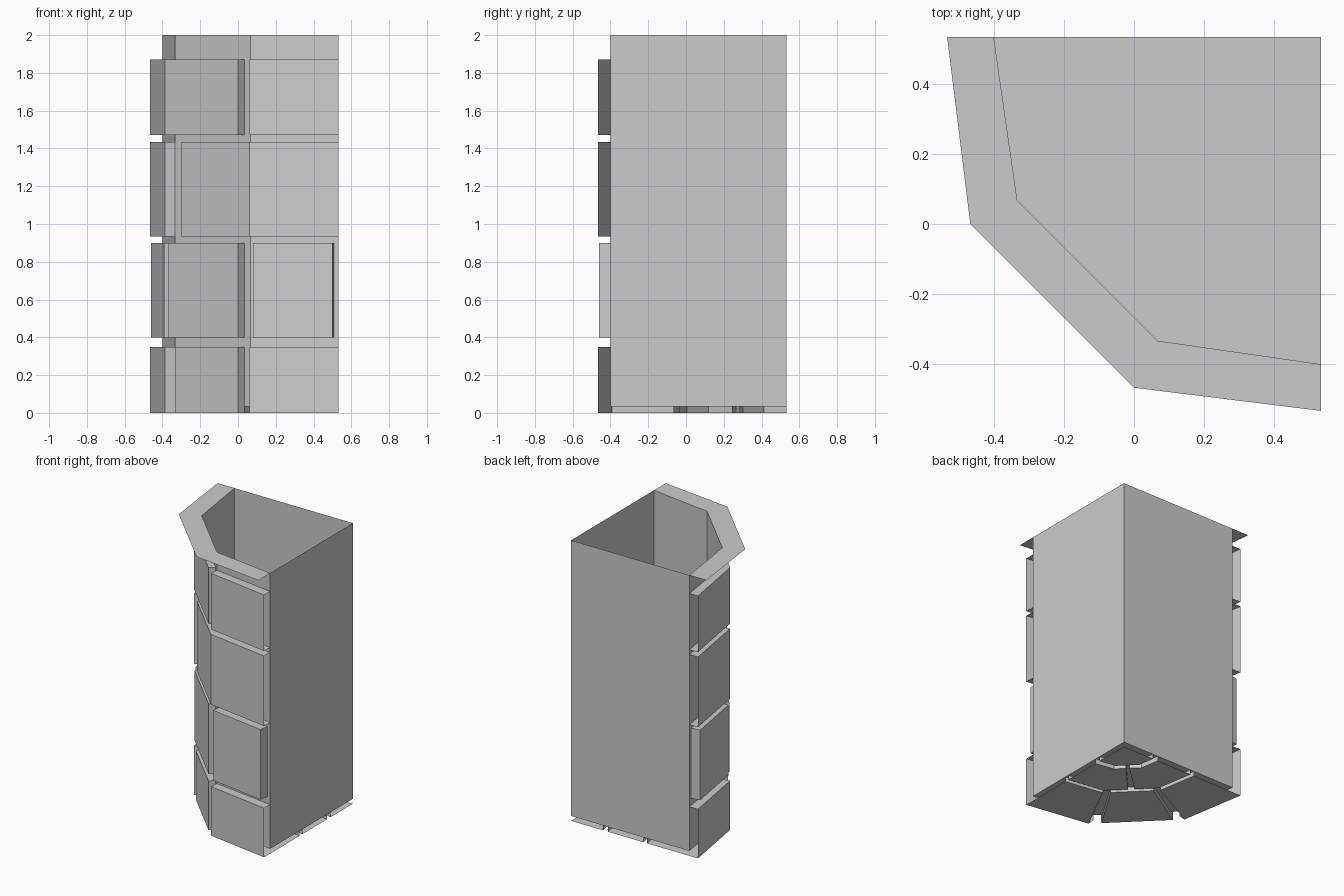
import bpy, bmesh
from mathutils import Vector
from mathutils.geometry import intersect_point_line

if "Cube" in bpy.data.objects:
    bpy.data.objects.remove(bpy.data.objects["Cube"])

# Plan profiles running left wall -> diagonal -> front wall
CORNER = Vector((0.533, 0.533))
WALL = [Vector(p) for p in ((-0.4, 0.533), (-0.333, 0.067), (0.067, -0.333), (0.533, -0.4))]
FACE = [Vector(p) for p in ((-0.467, 0.533), (-0.387, 0.055), (0.06, -0.392), (0.533, -0.467))]
RIM = [Vector(p) for p in ((-0.533, 0.533), (-0.467, 0.0), (0.0, -0.467), (0.533, -0.533))]
FLOOR_Z = 0.035


def face_at(u):
    """Point on the stone face at path position u (0..3)."""
    i = min(int(u), 2)
    return FACE[i].lerp(FACE[i + 1], u - i)


def wall_at(u):
    """Point on the wall behind face_at(u)."""
    if u == int(u):
        return WALL[int(u)]
    i = int(u)
    p = intersect_point_line(face_at(u), WALL[i], WALL[i + 1])[0]
    return Vector((p[0], p[1]))


def stops(u0, u1):
    return [u0] + [k for k in (1, 2) if u0 < k < u1] + [u1]


def finish(name, bm):
    mesh = bpy.data.meshes.new(name)
    bm.to_mesh(mesh)
    bm.free()
    bpy.context.collection.objects.link(bpy.data.objects.new(name, mesh))


def prism(name, loop, z0, z1, skip=(), top=True, bottom=True):
    """Upright prism over an anticlockwise loop, leaving chosen sides open."""
    bm = bmesh.new()
    lo = [bm.verts.new((p.x, p.y, z0)) for p in loop]
    hi = [bm.verts.new((p.x, p.y, z1)) for p in loop]
    n = len(loop)
    for i in range(n):
        if i not in skip:
            j = (i + 1) % n
            bm.faces.new((lo[i], lo[j], hi[j], hi[i]))
    if top:
        bm.faces.new(hi)
    if bottom:
        bm.faces.new(lo[::-1])
    finish(name, bm)


def slab(name, us, outer, inner, z0, z1, extra=(), **caps):
    """Stone between an outer and inner path; ends on the module edge stay open."""
    n, m = len(outer), len(inner)
    skip = set(extra)
    if us[-1] == 3:
        skip.add(n - 1)
    if us[0] == 0:
        skip.add(n + m - 1)
    prism(name, outer + inner[::-1], z0, z1, skip, **caps)


# Hollow body: walls and floor, open at the top
prism("wall_shell", WALL + [CORNER], FLOOR_Z, 2.0, top=False)

# Flat top rim
bm = bmesh.new()
a = [bm.verts.new((p.x, p.y, 2.0)) for p in RIM]
b = [bm.verts.new((p.x, p.y, 2.0)) for p in WALL]
for i in range(3):
    bm.faces.new((a[i], a[i + 1], b[i + 1], b[i]))
finish("top_rim", bm)

# Courses of wall stones: z range, then path spans
COURSES = [
    (0.0, 0.35, [(0, 1), (1.12, 1.866), (2, 3)]),
    (0.4, 0.9, [(0.07, 0.95), (1.045, 1.866), (2.04, 2.93)]),
    (0.935, 1.435, [(0, 1), (1.195, 3)]),
    (1.47, 1.87, [(0, 1.866), (2, 3)]),
]
for row, (z0, z1, spans) in enumerate(COURSES, 1):
    for k, (u0, u1) in enumerate(spans, 1):
        us = stops(u0, u1)
        outer, inner = [face_at(u) for u in us], [wall_at(u) for u in us]
        back = range(len(us), 2 * len(us) - 1)
        slab(f"wall_stone_{row}_{k}", us, outer, inner, z0, z1, back, bottom=z0 > 0)

# Rings of floor stones on the underside, fanning out from the back corner
RINGS = [
    (0.6, 1.0, [(0, 1), (1.12, 1.866), (2, 3)]),
    (0.29, 0.57, [(0, 1.44), (1.56, 3)]),
    (0.0, 0.25, [(0, 3)]),
]
for ring, (t0, t1, spans) in enumerate(RINGS, 1):
    for k, (u0, u1) in enumerate(spans, 1):
        us = stops(u0, u1)
        outer = [CORNER.lerp(face_at(u), t1) for u in us]
        inner = [CORNER.lerp(face_at(u), t0) for u in us] if t0 else [CORNER]
        front = range(len(us) - 1) if t1 == 1 else ()
        slab(f"floor_stone_{ring}_{k}", us, outer, inner, 0.0, FLOOR_Z, front, top=False)
